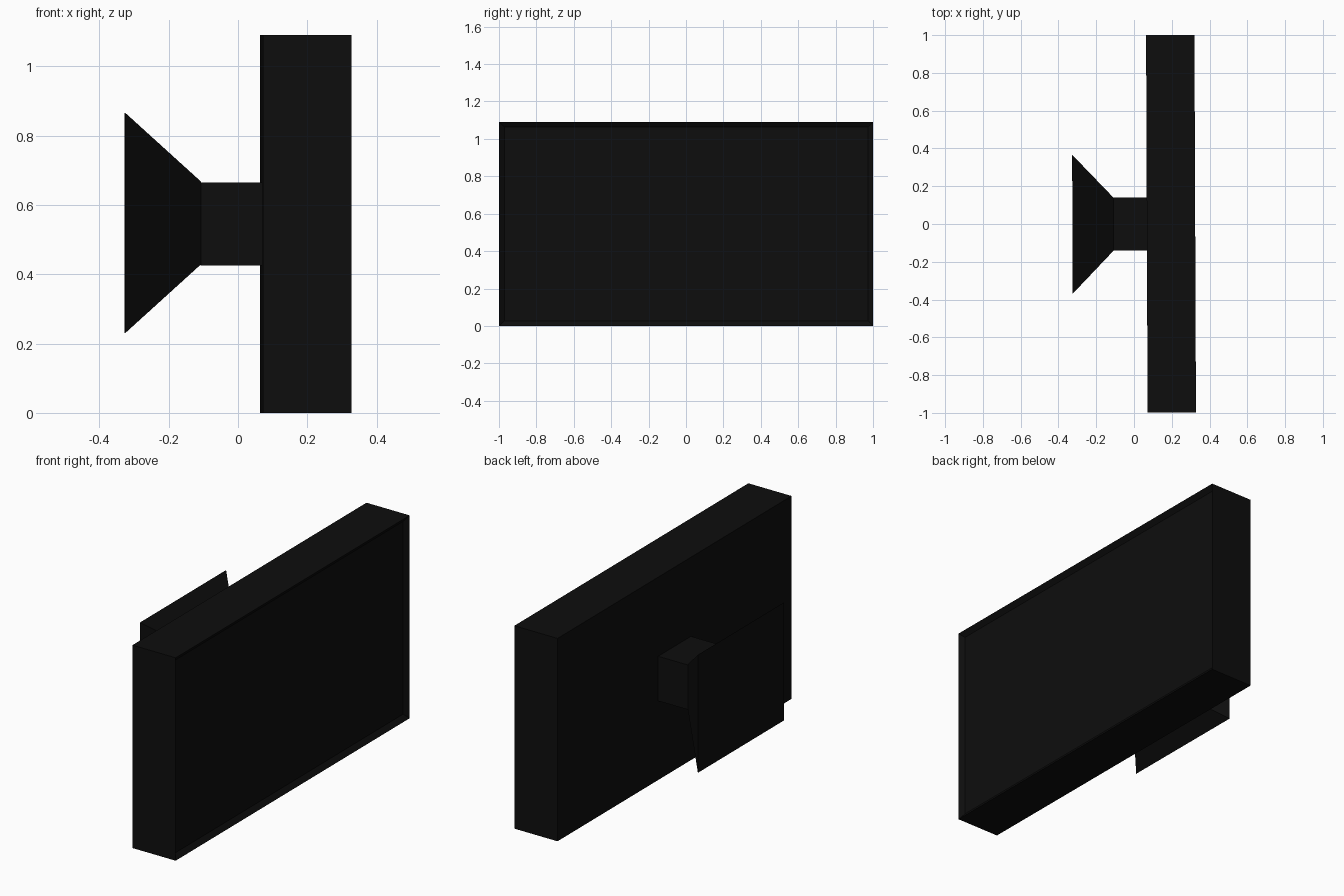
import bpy
import bmesh
from mathutils import Matrix

cube = bpy.data.objects.get("Cube")
if cube:
    bpy.data.objects.remove(cube)

black = bpy.data.materials.new("matte black")
black.use_nodes = True
color = (0.004, 0.004, 0.004, 1)
black.diffuse_color = color
black.node_tree.nodes["Principled BSDF"].inputs["Base Color"].default_value = color

MID_Z = 0.545
TURN = Matrix.Rotation(0.004, 4, "Z")  # the panel hangs very slightly askew


def box(bm, x0, x1, width, height):
    """Add a block spanning x0..x1, centred on y and on the panel's mid height."""
    size = Matrix.Diagonal((x1 - x0, width, height, 1))
    place = Matrix.Translation(((x0 + x1) / 2, 0, MID_Z))
    return bmesh.ops.create_cube(bm, size=1, matrix=place @ size)["verts"]


def finish(bm, name):
    bm.transform(TURN)
    bmesh.ops.recalc_face_normals(bm, faces=bm.faces)
    mesh = bpy.data.meshes.new(name)
    bm.to_mesh(mesh)
    bm.free()
    mesh.materials.append(black)
    obj = bpy.data.objects.new(name, mesh)
    bpy.context.collection.objects.link(obj)


# Display panel with a shallow, sloping recess on its +x face
bm = bmesh.new()
box(bm, 0.068, 0.324, 1.998, 1.09)
bm.faces.ensure_lookup_table()
screen = max(bm.faces, key=lambda f: f.calc_center_median().x)
bmesh.ops.inset_region(bm, faces=[screen], thickness=0.027, use_even_offset=True)
for v in screen.verts:
    v.co.x -= 0.02
finish(bm, "display_panel")

# Square neck joining the panel to the mount
bm = bmesh.new()
box(bm, -0.108, 0.07, 0.28, 0.24)
finish(bm, "mount_neck")

# Flared mount widening towards the wall
bm = bmesh.new()
for v in box(bm, -0.326, -0.108, 0.28, 0.24):
    if v.co.x < -0.2:
        v.co.y *= 0.368 / 0.14
        v.co.z = MID_Z + (v.co.z - MID_Z) * 0.317 / 0.12
    # The mount sits a touch above the panel's middle
    v.co.z += 0.003
finish(bm, "flared_wall_mount")
